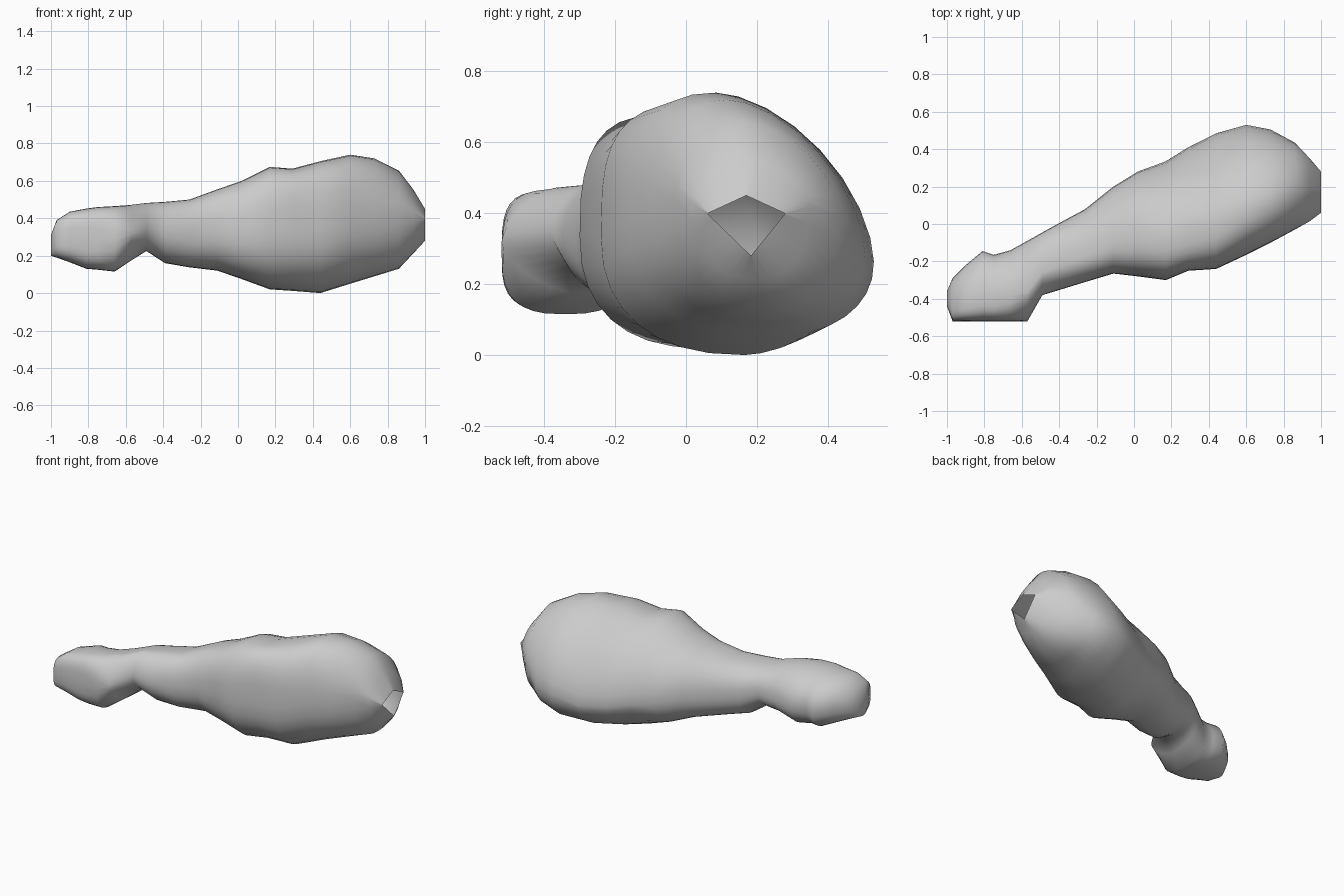
import bpy, bmesh, math

if "Cube" in bpy.data.objects:
    bpy.data.objects.remove(bpy.data.objects["Cube"])

# Cross-section stations along x: x, y_front, y_back, z_bottom, z_top, front roundness
# (roundness: 1 = ellipse, below 1 = boxier, 2 = diamond)
STATIONS = [
    (-1.00, -0.44, -0.36, 0.20, 0.31, 0.9),
    (-0.97, -0.52, -0.29, 0.19, 0.39, 0.65),
    (-0.90, -0.52, -0.22, 0.165, 0.435, 0.6),
    (-0.81, -0.52, -0.145, 0.13, 0.452, 0.6),
    (-0.75, -0.52, -0.165, 0.125, 0.46, 0.6),
    (-0.66, -0.52, -0.14, 0.115, 0.465, 0.7),
    (-0.57, -0.52, -0.09, 0.175, 0.472, 1.3),
    (-0.49, -0.38, -0.045, 0.225, 0.482, 1.1),
    (-0.39, -0.35, 0.01, 0.16, 0.488, 1.0),
    (-0.26, -0.31, 0.08, 0.138, 0.50, 0.9),
    (-0.11, -0.265, 0.20, 0.12, 0.555, 0.8),
    (0.02, -0.28, 0.28, 0.075, 0.60, 0.75),
    (0.17, -0.30, 0.335, 0.02, 0.675, 0.7),
    (0.29, -0.25, 0.41, 0.012, 0.665, 0.55),
    (0.44, -0.24, 0.485, 0.0, 0.705, 0.65),
    (0.60, -0.165, 0.53, 0.05, 0.74, 0.8),
    (0.73, -0.10, 0.505, 0.09, 0.72, 0.9),
    (0.86, -0.03, 0.435, 0.13, 0.655, 1.0),
    (0.94, 0.015, 0.35, 0.215, 0.55, 1.2),
    (1.00, 0.06, 0.28, 0.28, 0.45, 2.0),
]
QUARTER = 8


def ramp(x, x0, x1, a, b):
    """Linear blend from a to b as x goes from x0 to x1, clamped."""
    t = min(1, max(0, (x - x0) / (x1 - x0)))
    return a + (b - a) * t


def section(x, yf, yb, zb, zt, power):
    """Ring of four superellipse quarters joining the section's extremes."""
    w, h = yb - yf, zt - zb
    top_y = yf + w * ramp(x, 0.73, 1, 0.36, 0.5)
    bot_y = yf + w * ramp(x, -0.3, 0.3, 0.48, 0.56)
    back_z = zb + h * (ramp(x, -0.4, 0.3, 0.45, 0.31) + ramp(x, 0.73, 1, 0, 0.39))
    front_z = zb + h * ramp(x, 0.73, 1, 0.48, 0.7)
    end = x > 0.99
    foot = x < -0.6
    back_top = 2 if end else 1.0 if foot else ramp(x, -0.3, 0.3, 0.78, 1.2)
    # the underside is undercut along the back of the middle
    back_low = 2 if end else 0.8 if foot else 1.2 if 0.1 < x < 0.5 else 0.9
    front_low = power if x < -0.3 or end else 0.85
    quarters = [
        (yb, back_z, top_y, zt, back_top, False),
        (yf, front_z, top_y, zt, power, True),
        (yf, front_z, bot_y, zb, front_low, False),
        (yb, back_z, bot_y, zb, back_low, True),
    ]
    ring = []
    for side_y, side_z, cy, cz, p, flip in quarters:
        for i in range(QUARTER):
            t = i / QUARTER
            a = (1 - t if flip else t) * math.pi / 2
            c, s = max(0, math.cos(a)) ** p, max(0, math.sin(a)) ** p
            ring.append((x, cy + (side_y - cy) * c, side_z + (cz - side_z) * s))
    return ring


# Club-shaped body, lofted; the wide end keeps its diamond opening
bm = bmesh.new()
rings = [[bm.verts.new(co) for co in section(*st)] for st in STATIONS]
n = QUARTER * 4
for r0, r1 in zip(rings, rings[1:]):
    for i in range(n):
        j = (i + 1) % n
        bm.faces.new((r0[i], r0[j], r1[j], r1[i]))
bm.faces.new(rings[0])
bmesh.ops.recalc_face_normals(bm, faces=bm.faces[:])
mesh = bpy.data.meshes.new("club_body")
bm.to_mesh(mesh)
bm.free()
body = bpy.data.objects.new("club_body", mesh)
bpy.context.collection.objects.link(body)

# Smooth shading with only very hard edges kept sharp
bpy.context.view_layer.objects.active = body
body.select_set(True)
bpy.ops.object.shade_smooth_by_angle(angle=math.radians(75))
